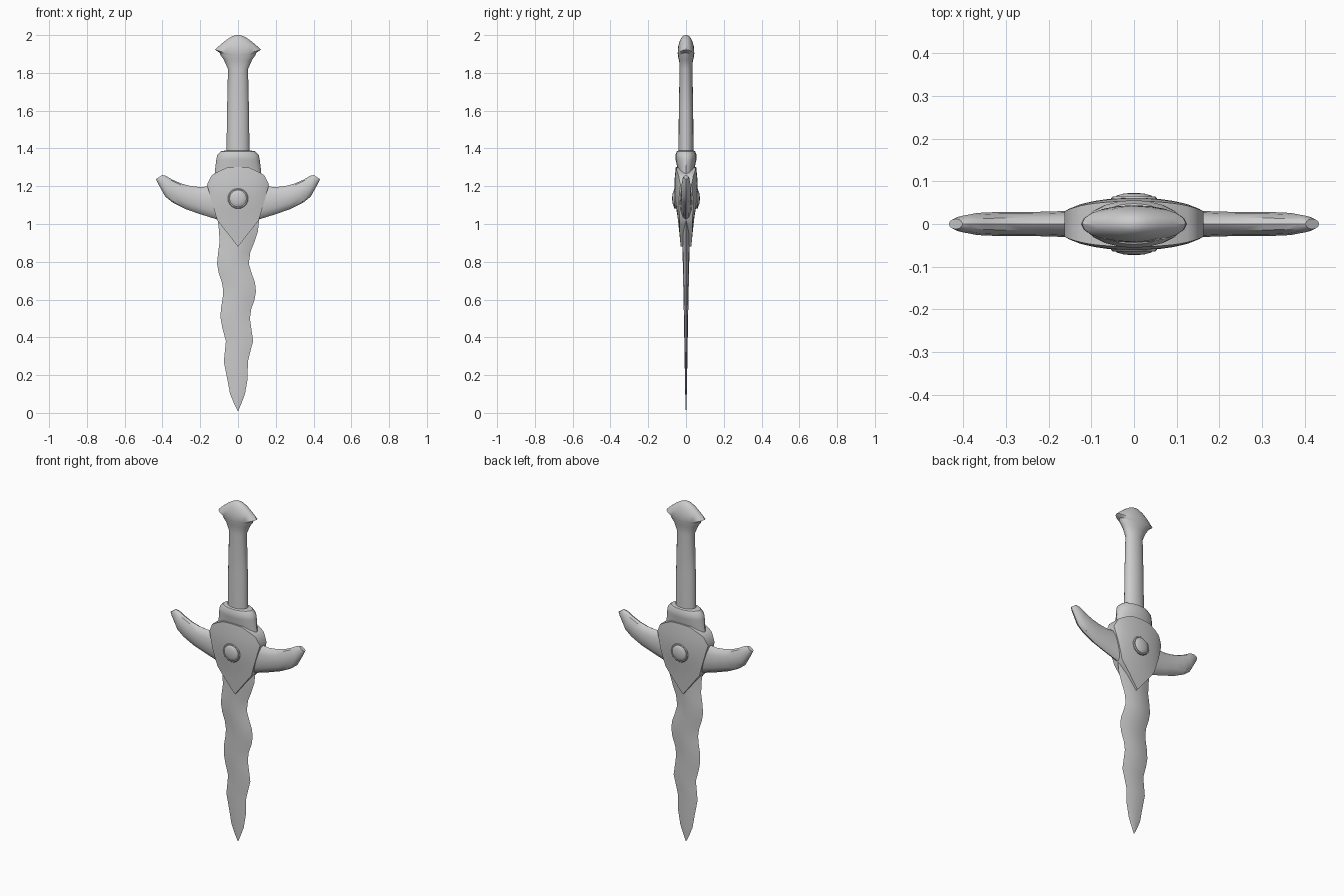
import bpy, bmesh
from math import sin, cos, pi, sqrt
from mathutils import Vector


def loft(name, rings, angle=35, mirror=None):
    """Skin equal-sized rings of points, cap both ends, shade by angle."""
    bm = bmesh.new()
    vs = [[bm.verts.new(p) for p in r] for r in rings]
    n = len(vs[0])
    for a, b in zip(vs, vs[1:]):
        for i in range(n):
            j = (i + 1) % n
            bm.faces.new((a[i], a[j], b[j], b[i]))
    bm.faces.new(vs[0][::-1])
    bm.faces.new(vs[-1])
    bmesh.ops.remove_doubles(bm, verts=bm.verts, dist=1e-5)
    bmesh.ops.recalc_face_normals(bm, faces=bm.faces)
    me = bpy.data.meshes.new(name)
    bm.to_mesh(me)
    bm.free()
    ob = bpy.data.objects.new(name, me)
    bpy.context.collection.objects.link(ob)
    if mirror is not None:
        m = ob.modifiers.new("mirror", 'MIRROR')
        m.use_axis = [i == mirror for i in range(3)]
    bpy.ops.object.select_all(action='DESELECT')
    ob.select_set(True)
    bpy.context.view_layer.objects.active = ob
    bpy.ops.object.shade_smooth_by_angle(angle=angle * pi / 180)
    return ob


def oval(z, rx, ry, droop=0.0, n=20):
    """Horizontal ellipse whose front and back sag by droop."""
    return [(rx * cos(t), ry * sin(t), z - droop * sin(t) ** 2)
            for t in (2 * pi * i / n for i in range(n))]


def lerp(table, x):
    for (x0, y0), (x1, y1) in zip(table, table[1:]):
        if x <= x1:
            return y0 + (y1 - y0) * (x - x0) / (x1 - x0)
    return table[-1][1]


# Pommel: domed oval cap with a drooping rim
loft("pommel", [oval(*r) for r in [
    (1.905, .095, .04, .02), (1.923, .122, .044, .022), (1.95, .092, .042, .01),
    (1.976, .06, .032, .004), (1.992, .034, .02), (2.0, .012, .008)]])

# Grip with flared top
loft("grip", [oval(*r) for r in [
    (1.37, .061, .04), (1.60, .058, .038), (1.82, .053, .034),
    (1.87, .075, .036, .006), (1.893, .092, .041, .012), (1.915, .10, .042, .02)]])

# Collar between grip and guard
loft("collar", [oval(*r) for r in [
    (1.20, .135, .045), (1.27, .123, .044), (1.30, .12, .046), (1.34, .115, .055),
    (1.365, .11, .056), (1.385, .09, .048), (1.39, .06, .04)]])

# Shield-shaped guard block, skinned column by column along x
top = [(0, 1.302), (.06, 1.298), (.11, 1.275), (.14, 1.257), (.163, 1.21)]
bottom = [(0, .88), (.11, 1.02), (.14, 1.12), (.163, 1.205)]
depth = [(.88, .028), (1.02, .042), (1.12, .058), (1.2, .063), (1.25, .06), (1.31, .053)]
columns = []
half = [0, .03, .06, .09, .11, .125, .14, .152, .163]
for x in [-h for h in half[:0:-1]] + half:
    zt, zb = lerp(top, abs(x)), lerp(bottom, abs(x))
    zs = [zb + (zt - zb) * k / 6 for k in range(7)]
    ys = [lerp(depth, z) * sqrt(1 - (x / .185) ** 2) for z in zs]
    columns.append([(x, -y, z) for y, z in zip(ys, zs)] +
                   [(x, y, z) for y, z in zip(ys[::-1], zs[::-1])])
loft("guard_shield", columns)

# Upswept guard arms: upper point, lower point, half depth
arm = []
for ux, uz, lx, lz, d in [
        (.05, 1.20, .05, 1.0, .034), (.15, 1.20, .11, 1.024, .032),
        (.20, 1.195, .20, 1.052, .029), (.255, 1.202, .28, 1.08, .028),
        (.30, 1.214, .345, 1.113, .028), (.35, 1.236, .385, 1.145, .026),
        (.382, 1.255, .425, 1.217, .019), (.402, 1.259, .434, 1.237, .012)]:
    u, l = Vector((ux, 0, uz)), Vector((lx, 0, lz))
    c, h = (u + l) / 2, (u - l) / 2
    arm.append([c + h * cos(t) + Vector((0, d * sin(t), 0))
                for t in (2 * pi * i / 12 for i in range(12))])
loft("guard_arms", arm, mirror=0)

# Round gem in a bezel, on both faces
loft("gems", [[(r * cos(t), -y, 1.135 + r * sin(t))
               for t in (2 * pi * i / 20 for i in range(20))]
              for r, y in [(.052, .04), (.054, .06), (.05, .064), (.045, .063),
                           (.04, .067), (.025, .071), (.008, .073)]], mirror=1)

# Wavy blade: height, left edge, right edge, half thickness
blade = []
for z, l, r, t in [
        (1.08, -.10, .10, .022), (1.02, -.107, .112, .021), (.96, -.10, .105, .02),
        (.90, -.098, .085, .019), (.85, -.105, .065, .018), (.79, -.111, .057, .017),
        (.74, -.102, .072, .016), (.69, -.085, .09, .015), (.645, -.078, .095, .014),
        (.60, -.082, .088, .013), (.55, -.091, .07, .012), (.50, -.092, .063, .011),
        (.45, -.083, .07, .01), (.38, -.064, .08, .009), (.32, -.07, .064, .008),
        (.27, -.075, .052, .007), (.18, -.057, .051, .006), (.10, -.042, .037, .004),
        (.05, -.021, .018, .003), (.01, -.001, .001, .001)]:
    m, w = (l + r) / 2, (r - l) / 2
    blade.append([(l, 0, z), (m - w * .55, -t * .75, z), (m, -t, z), (m + w * .55, -t * .75, z),
                  (r, 0, z), (m + w * .55, t * .75, z), (m, t, z), (m - w * .55, t * .75, z)])
loft("blade", blade)
